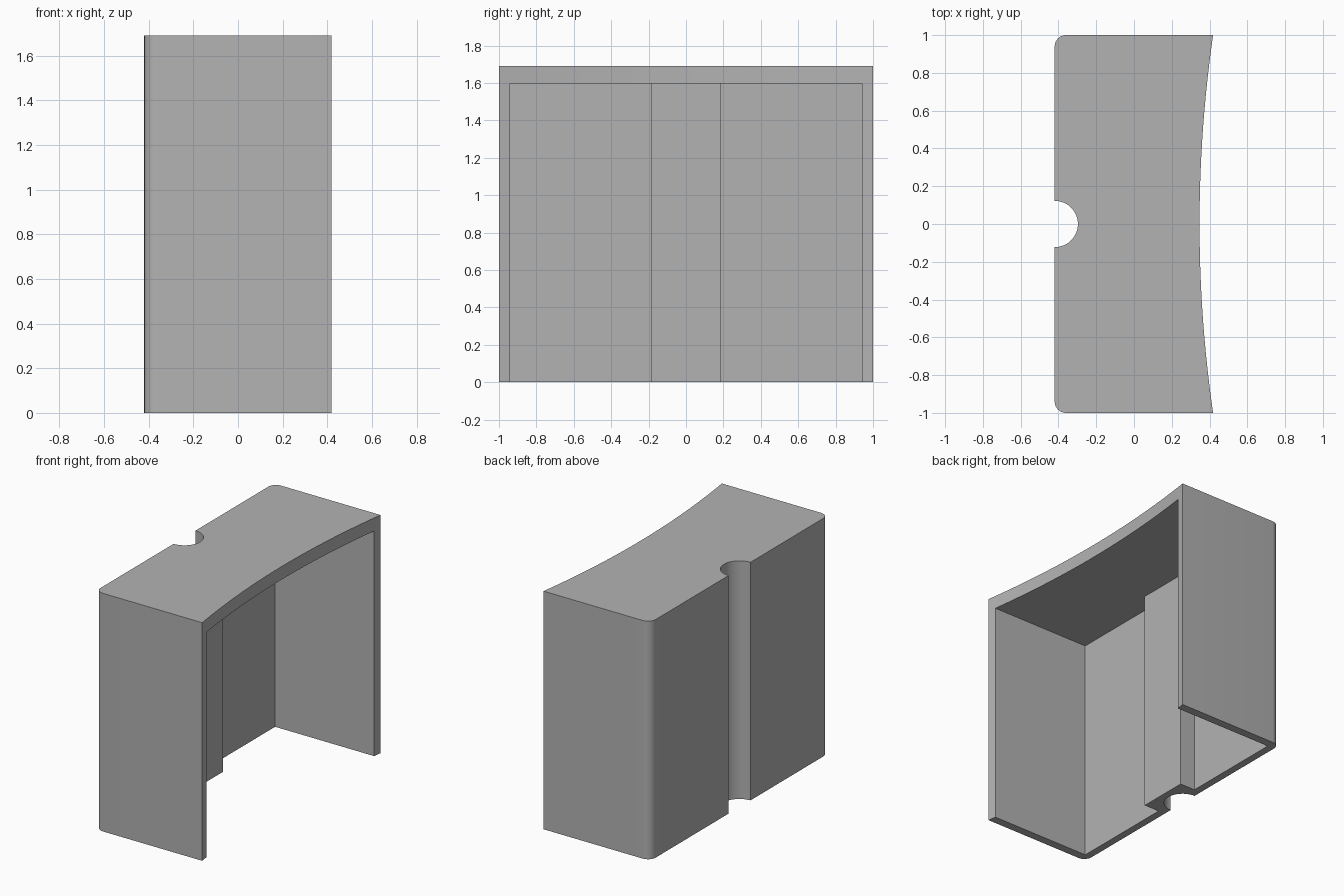
import bpy, bmesh
from math import sin, cos, pi, sqrt

cube = bpy.data.objects.get("Cube")
if cube:
    bpy.data.objects.remove(cube, do_unlink=True)

HEIGHT, CEILING = 1.69, 1.597
BACK, FRONT_MID, ARC_R = -0.42, 0.347, 7.0
WALL_X, BOSS_X = -0.367, -0.248      # inner faces of wall and boss
SIDE_Y, BOSS_Y = 0.94, 0.185
GROOVE_R, CORNER_R = 0.123, 0.06

grey = bpy.data.materials.new("plain grey")
grey.use_nodes = True
colour = (0.45, 0.45, 0.45, 1)
grey.diffuse_color = colour
grey.node_tree.nodes["Principled BSDF"].inputs["Base Color"].default_value = colour


def prism(name, outline, z0, z1):
    """Extrude a closed plan outline between two heights."""
    bm = bmesh.new()
    face = bm.faces.new([bm.verts.new((x, y, z0)) for x, y in outline])
    ext = bmesh.ops.extrude_face_region(bm, geom=[face])
    for v in ext["geom"]:
        if isinstance(v, bmesh.types.BMVert):
            v.co.z = z1
    bmesh.ops.recalc_face_normals(bm, faces=bm.faces[:])
    mesh = bpy.data.meshes.new(name)
    bm.to_mesh(mesh)
    bm.free()
    mesh.materials.append(grey)
    obj = bpy.data.objects.new(name, mesh)
    bpy.context.collection.objects.link(obj)
    return obj


def arc(cx, cy, r, a0, a1, n):
    return [(cx + r * cos(a0 + (a1 - a0) * i / n),
             cy + r * sin(a0 + (a1 - a0) * i / n)) for i in range(n + 1)]


# Outer plan: curved open side, rounded rear corners, half-round groove
ys = [-1 + 2 * i / 32 for i in range(33)]
plan = [(FRONT_MID + ARC_R - sqrt(ARC_R ** 2 - y * y), y) for y in ys]
plan += arc(BACK + CORNER_R, 1 - CORNER_R, CORNER_R, pi / 2, pi, 8)
plan += arc(BACK, 0, GROOVE_R, pi / 2, -pi / 2, 24)
plan += arc(BACK + CORNER_R, CORNER_R - 1, CORNER_R, pi, 1.5 * pi, 8)
shell = prism("cover_shell", plan, 0, HEIGHT)

# Cavity, open below and on the curved side, stepping around the groove boss
half = [(1, SIDE_Y), (WALL_X, SIDE_Y), (WALL_X, BOSS_Y), (BOSS_X, BOSS_Y)]
cavity = prism("cavity_cutter", half + [(x, -y) for x, y in reversed(half)],
               -0.5, CEILING)
cavity.hide_render = True

# Hollow the shell
cut = shell.modifiers.new("hollow", "BOOLEAN")
cut.operation = "DIFFERENCE"
cut.solver = "EXACT"
cut.object = cavity
bpy.ops.object.select_all(action="DESELECT")
shell.select_set(True)
bpy.context.view_layer.objects.active = shell
bpy.ops.object.modifier_apply(modifier=cut.name)
bpy.data.objects.remove(cavity, do_unlink=True)
bpy.ops.object.shade_smooth_by_angle()
